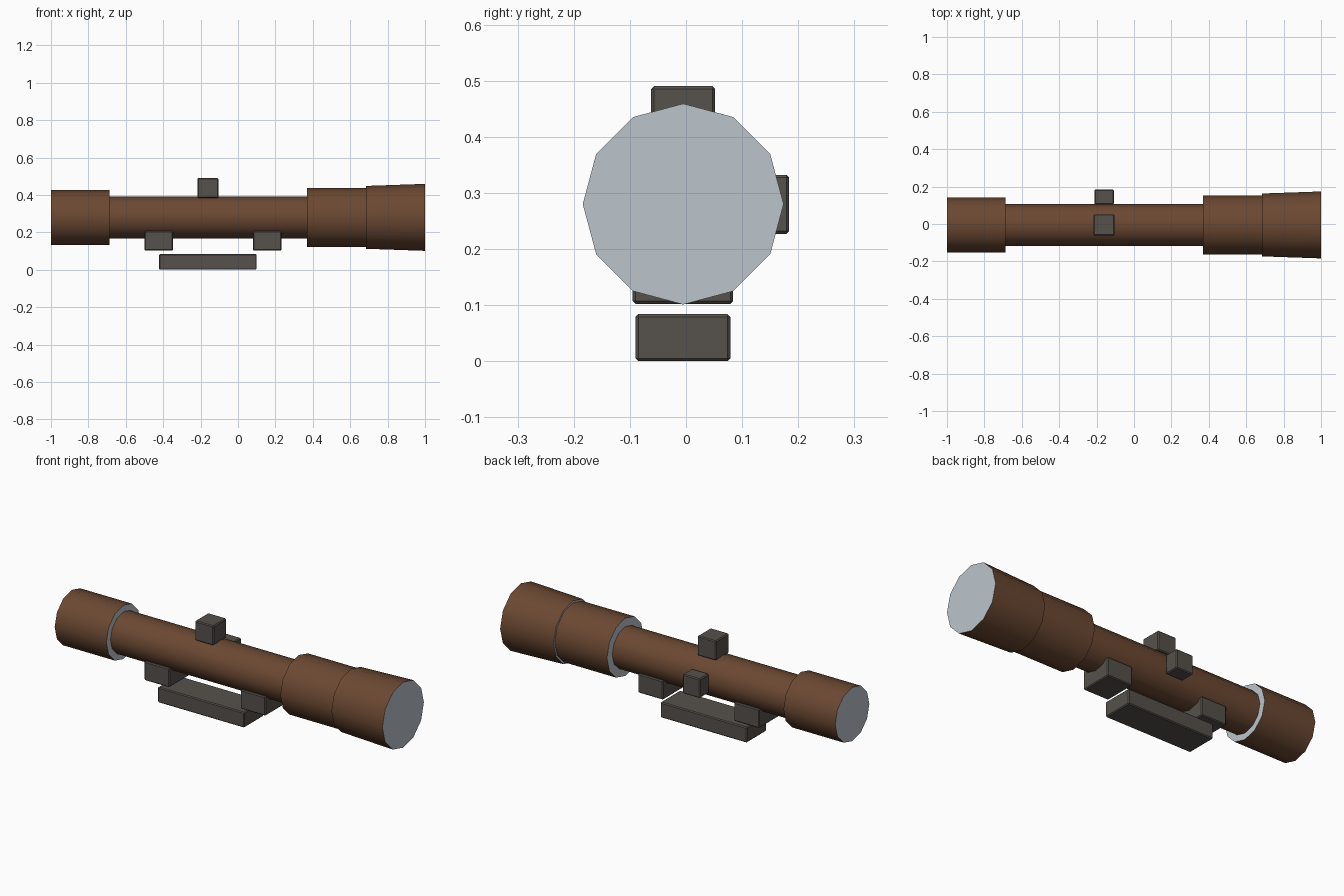
import bpy, bmesh, math
from mathutils import Matrix, Vector

if "Cube" in bpy.data.objects:
    bpy.data.objects.remove(bpy.data.objects["Cube"])

AXIS_Y, AXIS_Z = -0.005, 0.28


def material(name, rgb):
    m = bpy.data.materials.new(name)
    m.diffuse_color = (*rgb, 1)
    m.use_nodes = True
    m.node_tree.nodes["Principled BSDF"].inputs["Base Color"].default_value = m.diffuse_color
    return m


BROWN = material("brown_tube", (0.147, 0.065, 0.032))
GLASS = material("pale_grey_ends", (0.50, 0.55, 0.60))
DARK = material("dark_grey_metal", (0.092, 0.082, 0.071))


def add_object(name, bm, mats):
    mesh = bpy.data.meshes.new(name)
    bm.to_mesh(mesh)
    bm.free()
    for m in mats:
        mesh.materials.append(m)
    ob = bpy.data.objects.new(name, mesh)
    bpy.context.collection.objects.link(ob)
    return ob


def tube(name, x0, x1, r0, r1):
    """12-sided section along x, pale end faces, smooth brown side."""
    bm = bmesh.new()
    bmesh.ops.create_cone(bm, cap_ends=True, segments=12,
                          radius1=r0, radius2=r1, depth=x1 - x0)
    place = Matrix.Translation(((x0 + x1) / 2, AXIS_Y, AXIS_Z))
    bm.transform(place @ Matrix.Rotation(math.pi / 2, 4, 'Y'))
    bm.normal_update()
    for f in bm.faces:
        f.material_index = 1 if abs(f.normal.x) > 0.9 else 0
    ob = add_object(name, bm, [BROWN, GLASS])
    bpy.ops.object.select_all(action='DESELECT')
    ob.select_set(True)
    bpy.context.view_layer.objects.active = ob
    bpy.ops.object.shade_smooth_by_angle(angle=math.radians(35))


def block(name, lo, hi, bevel=0.005):
    """Box between two corners with a small chamfer."""
    lo, hi = Vector(lo), Vector(hi)
    bm = bmesh.new()
    bmesh.ops.create_cube(bm, size=1)
    bm.transform(Matrix.Translation((lo + hi) / 2) @ Matrix.Diagonal((*(hi - lo), 1)))
    bmesh.ops.bevel(bm, geom=bm.edges[:], offset=bevel, segments=1, affect='EDGES')
    add_object(name, bm, [DARK])


# Optical body
tube("eyepiece", -1.0, -0.688, 0.147, 0.147)
tube("main_tube", -0.70, 0.38, 0.112, 0.112)
tube("objective_collar", 0.37, 0.69, 0.158, 0.158)
tube("objective_bell", 0.685, 1.0, 0.168, 0.179)

# Adjustment turrets
block("top_turret", (-0.217, -0.062, 0.383), (-0.105, 0.052, 0.49))
block("side_turret", (-0.212, 0.104, 0.227), (-0.108, 0.184, 0.332))

# Mounting blocks and rail
for name, x in (("rear_mount", -0.50), ("front_mount", 0.08)):
    block(name, (x, -0.095, 0.102), (x + 0.152, 0.084, 0.206))
block("mounting_rail", (-0.422, -0.09, 0.0), (0.10, 0.079, 0.084))
